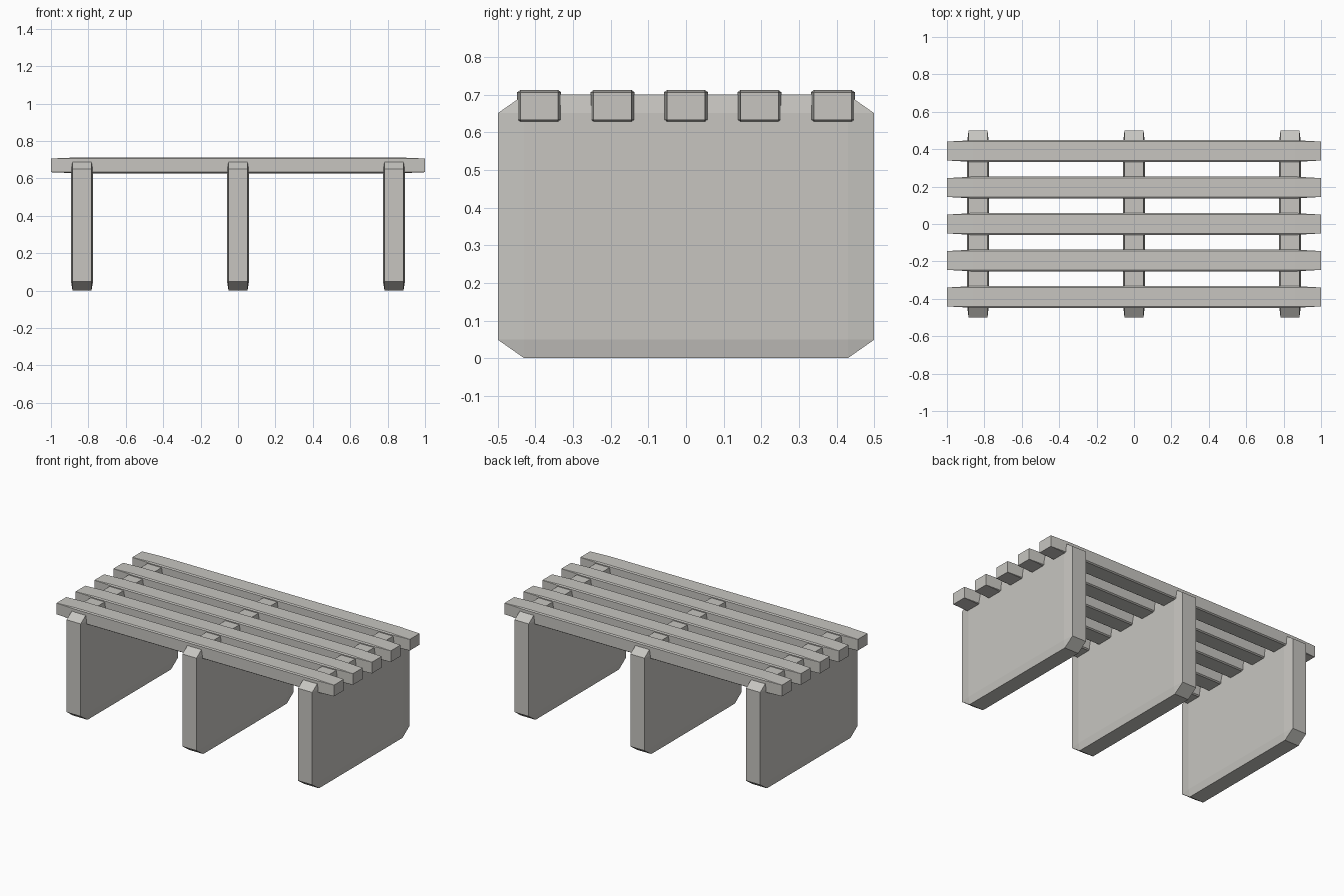
import bpy
import bmesh
from mathutils import Vector

cube = bpy.data.objects.get("Cube")
if cube:
    bpy.data.objects.remove(cube, do_unlink=True)

# One pale warm grey for the whole bench
grey = bpy.data.materials.new("pale_grey")
grey.use_nodes = True
colour = (0.57, 0.56, 0.53, 1)
grey.diffuse_color = colour
grey.node_tree.nodes["Principled BSDF"].inputs["Base Color"].default_value = colour


def chamfered_block(name, size, location):
    """Unit cube with chamfered edges, stretched so the chamfer follows each axis."""
    bm = bmesh.new()
    bmesh.ops.create_cube(bm, size=1)
    bmesh.ops.bevel(bm, geom=bm.edges[:], offset=0.07, offset_type='OFFSET',
                    segments=1, profile=0.5, affect='EDGES')
    bmesh.ops.scale(bm, vec=Vector(size), verts=bm.verts[:])
    bmesh.ops.recalc_face_normals(bm, faces=bm.faces[:])
    mesh = bpy.data.meshes.new(name)
    bm.to_mesh(mesh)
    bm.free()
    mesh.materials.append(grey)
    obj = bpy.data.objects.new(name, mesh)
    obj.location = location
    bpy.context.collection.objects.link(obj)
    return obj


# Three upright support slabs
for side, x in (("right", -0.834), ("middle", 0), ("left", 0.834)):
    chamfered_block(side + "_support", (0.118, 1.0, 0.70), (x, 0, 0.35))

# Five seat slats, front to back
for i in range(5):
    chamfered_block(f"seat_slat_{i + 1}", (2.0, 0.117, 0.085),
                    (0, (i - 2) * 0.195, 0.67))
